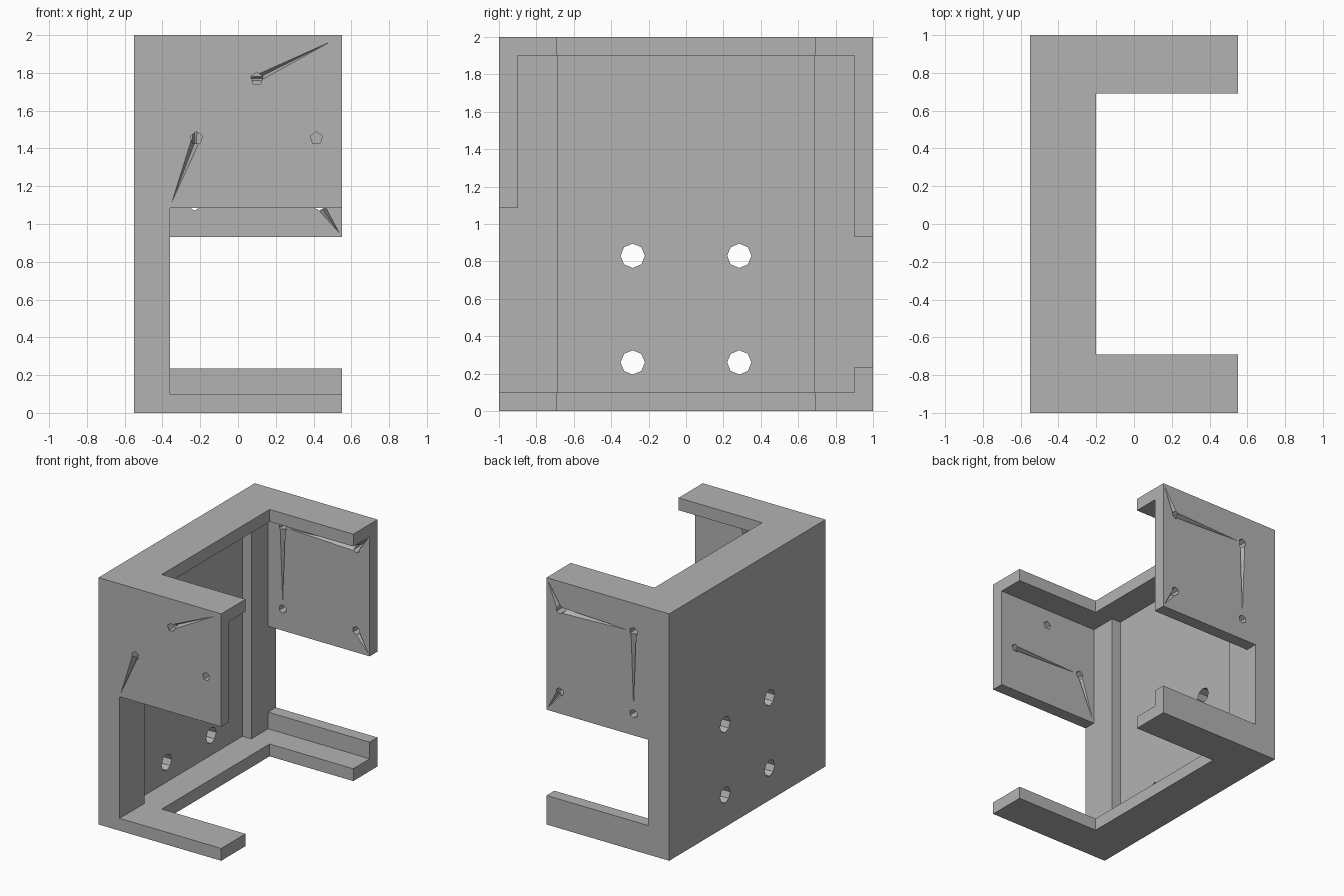
import bpy
import bmesh
import math
from mathutils import Vector, Matrix

cube = bpy.data.objects.get("Cube")
if cube:
    bpy.data.objects.remove(cube, do_unlink=True)

grey = bpy.data.materials.new("plain grey")
grey.use_nodes = True
grey.diffuse_color = (0.45, 0.45, 0.45, 1)
grey.node_tree.nodes["Principled BSDF"].inputs["Base Color"].default_value = (0.45, 0.45, 0.45, 1)


def add_object(name, bm):
    bmesh.ops.recalc_face_normals(bm, faces=bm.faces)
    mesh = bpy.data.meshes.new(name)
    bm.to_mesh(mesh)
    bm.free()
    mesh.materials.append(grey)
    obj = bpy.data.objects.new(name, mesh)
    bpy.context.collection.objects.link(obj)
    return obj


def box(name, low, high):
    low, high = Vector(low), Vector(high)
    bm = bmesh.new()
    bmesh.ops.create_cube(bm, size=1)
    bmesh.ops.scale(bm, vec=high - low, verts=bm.verts)
    bmesh.ops.translate(bm, vec=(low + high) / 2, verts=bm.verts)
    return add_object(name, bm)


def drill(name, centre, radius, sides, axis, length=0.4):
    bm = bmesh.new()
    bmesh.ops.create_cone(bm, cap_ends=True, segments=sides, radius1=radius,
                          radius2=radius, depth=length)
    turn = Matrix.Rotation(math.pi / 2, 4, axis)
    bmesh.ops.transform(bm, matrix=Matrix.Translation(centre) @ turn, verts=bm.verts)
    return add_object(name, bm)


def gouge(start, end, y, inward, width=0.025, depth=0.05):
    """V-shaped groove that tapers from a screw hole to a point."""
    a, b = Vector((start[0], 0, start[1])), Vector((end[0], 0, end[1]))
    side = (b - a).normalized().cross(Vector((0, 1, 0))) * width
    surface = Vector((0, y - inward * 0.004, 0))
    bm = bmesh.new()
    for p in (a + side + surface, a - side + surface, b + surface,
              a + Vector((0, y + inward * depth, 0))):
        bm.verts.new(p)
    bmesh.ops.convex_hull(bm, input=bm.verts)
    return add_object("gouge_cutter", bm)


def cut(target, cutter):
    mod = target.modifiers.new("cut", "BOOLEAN")
    mod.operation = "DIFFERENCE"
    mod.solver = "EXACT"
    mod.object = cutter
    bpy.context.view_layer.objects.active = target
    bpy.ops.object.modifier_apply(modifier=mod.name)
    bpy.data.objects.remove(cutter, do_unlink=True)


# Solid block, hollowed out and opened on its left
bracket = box("bracket_housing", (-0.55, -1, 0), (0.55, 1, 2))
cut(bracket, box("cavity", (-0.36, -0.9, 0.1), (1, 0.9, 1.9)))
cut(bracket, box("wall_recess", (-0.44, -0.685, 0.1), (-0.3, 0.685, 1.9)))
cut(bracket, box("throat", (-0.2, -0.69, -1), (1, 0.69, 3)))

# Side windows
cut(bracket, box("front_window", (-0.36, -1.5, 0.1), (1, -0.8, 1.085)))
cut(bracket, box("back_window", (-0.36, 0.8, 0.235), (1, 1.5, 0.93)))

# Mounting holes through the main wall
for y in (-0.285, 0.285):
    for z in (0.26, 0.83):
        cut(bracket, drill("mount_hole", (-0.5, y, z), 0.065, 8, "Y"))

# Screw holes through the front and back plates
front_top, front_right, front_left = (0.1, 1.77), (-0.22, 1.455), (0.415, 1.455)
for x, z in (front_top, front_right, front_left):
    cut(bracket, drill("screw_hole", (x, -0.95, z), 0.034, 5, "X"))
for x in (-0.23, 0.43):
    for z in (1.105, 1.77):
        cut(bracket, drill("screw_hole", (x, 0.95, z), 0.034, 6, "X"))

# Tapered gouges on the front plate, outside then inside
cut(bracket, gouge(front_right, (-0.36, 1.09), -1, 1))
cut(bracket, gouge(front_top, (0.52, 1.98), -1, 1, 0.02))
cut(bracket, gouge(front_right, (-0.355, 1.09), -0.9, -1, 0.022, 0.045))
cut(bracket, gouge(front_left, front_right, -0.9, -1, 0.022, 0.045))

# Tapered gouges on the back plate, outside then inside
for y, inward, top in ((1, -1, 1.99), (0.9, 1, 1.89)):
    for start, end in (((-0.23, 1.77), (-0.23, 1.105)),
                       ((0.43, 1.77), (-0.23, 1.77)),
                       ((0.43, 1.77), (0.545, top)),
                       ((0.43, 1.105), (0.545, 0.94))):
        cut(bracket, gouge(start, end, y, inward, 0.025, 0.045))

for poly in bracket.data.polygons:
    poly.use_smooth = False
